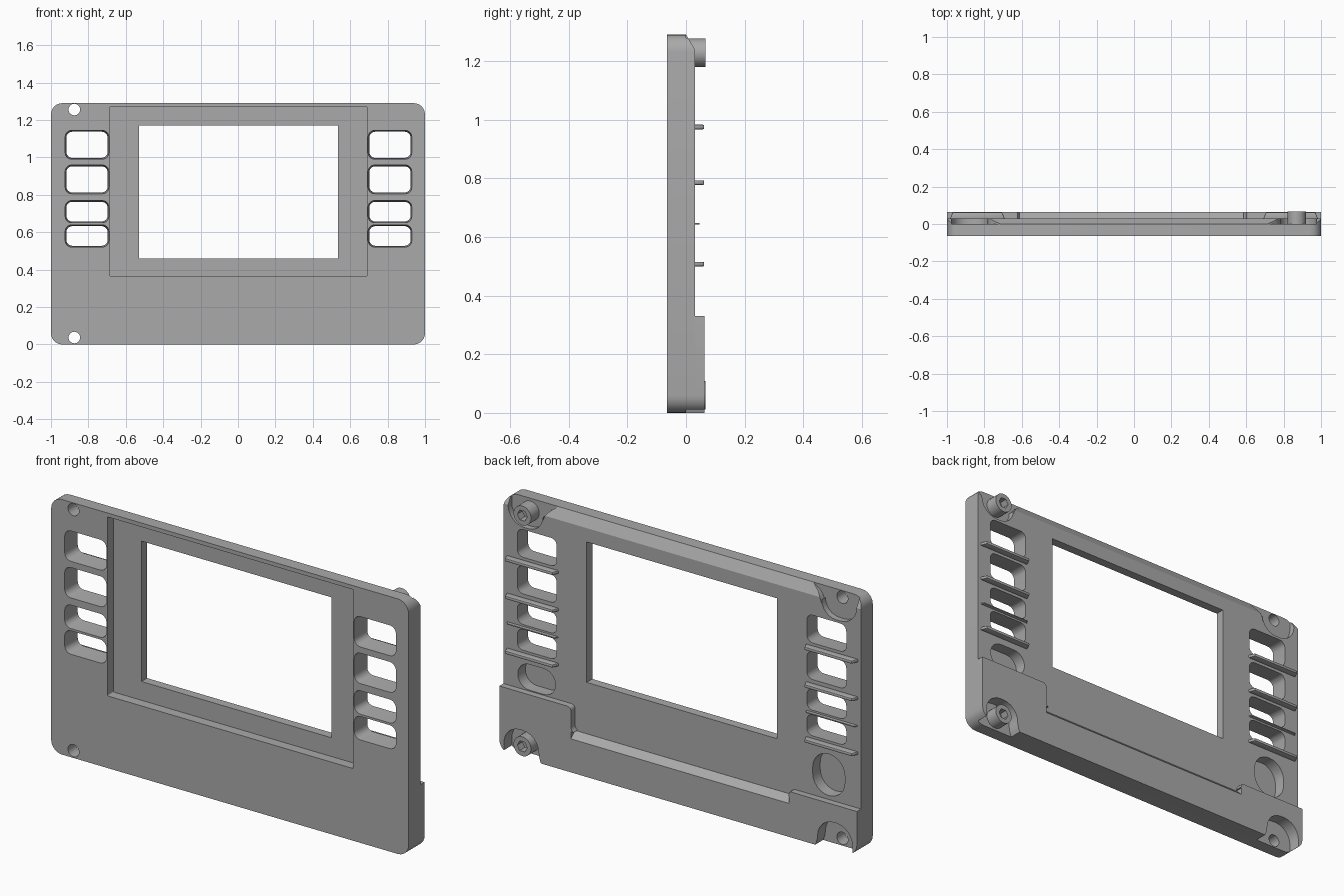
import bpy, bmesh
from mathutils import Vector

cube = bpy.data.objects.get("Cube")
if cube:
    bpy.data.objects.remove(cube, do_unlink=True)

grey = bpy.data.materials.new("plain grey")
grey.use_nodes = True
GREY = (0.4, 0.4, 0.4, 1)
grey.diffuse_color = GREY
grey.node_tree.nodes["Principled BSDF"].inputs["Base Color"].default_value = GREY

TOP, FRONT, BACK, RAISED = 1.29, -0.065, 0.03, 0.063


def rounded(corners, steps=6):
    """Outline with filleted corners; each corner is (u, v, radius)."""
    out = []
    for i, (u, v, r) in enumerate(corners):
        p = Vector((u, v))
        if not r:
            out.append(p)
            continue
        before = Vector(corners[i - 1][:2])
        after = Vector(corners[(i + 1) % len(corners)][:2])
        a = p + (before - p).normalized() * r
        b = p + (after - p).normalized() * r
        ca, cb = a.lerp(p, 0.552), b.lerp(p, 0.552)
        for k in range(steps + 1):
            t = k / steps
            s = 1 - t
            q = a * s**3 + ca * 3 * s * s * t + cb * 3 * s * t * t + b * t**3
            if not out or (q - out[-1]).length > 1e-5:
                out.append(q)
    if (out[0] - out[-1]).length < 1e-5:
        out.pop()
    return out


def rect(x0, x1, z0, z1, r=0):
    return rounded([(x0, z0, r), (x1, z0, r), (x1, z1, r), (x0, z1, r)])


def disc(x, z, r):
    return rect(x - r, x + r, z - r, z + r, r)


def prism(name, pts, lo, hi, axis="y", inset=0):
    """Extrude an outline along an axis, optionally shrinking the far end."""
    place = {"x": lambda u, v, d: (d, u, v),
             "y": lambda u, v, d: (u, d, v),
             "z": lambda u, v, d: (u, v, d)}[axis]
    us, vs = [p[0] for p in pts], [p[1] for p in pts]
    cu, cv = (min(us) + max(us)) / 2, (min(vs) + max(vs)) / 2
    su = 1 - 2 * inset / (max(us) - min(us))
    sv = 1 - 2 * inset / (max(vs) - min(vs))
    bm = bmesh.new()
    near = [bm.verts.new(place(u, v, lo)) for u, v in pts]
    far = [bm.verts.new(place(cu + (u - cu) * su, cv + (v - cv) * sv, hi)) for u, v in pts]
    bm.faces.new(near)
    bm.faces.new(far[::-1])
    n = len(pts)
    for i in range(n):
        j = (i + 1) % n
        bm.faces.new((near[i], far[i], far[j], near[j]))
    bmesh.ops.recalc_face_normals(bm, faces=bm.faces)
    mesh = bpy.data.meshes.new(name)
    bm.to_mesh(mesh)
    bm.free()
    mesh.materials.append(grey)
    obj = bpy.data.objects.new(name, mesh)
    bpy.context.scene.collection.objects.link(obj)
    return obj


def bake(obj):
    bpy.context.view_layer.update()
    dg = bpy.context.evaluated_depsgraph_get()
    mesh = bpy.data.meshes.new_from_object(obj.evaluated_get(dg))
    obj.modifiers.clear()
    obj.data = mesh


def cut(obj, cutters):
    for cutter in cutters:
        mod = obj.modifiers.new("cut", "BOOLEAN")
        mod.operation, mod.solver, mod.object = "DIFFERENCE", "EXACT", cutter
        bake(obj)


def smooth(obj):
    bpy.ops.object.select_all(action="DESELECT")
    obj.select_set(True)
    bpy.context.view_layer.objects.active = obj
    bpy.ops.object.shade_smooth_by_angle(angle=0.5)


# Panel and the stepped ledge across the lower back
panel = prism("panel", rect(-1, 1, 0, TOP, 0.06), FRONT, BACK)
ledge = prism("lower_ledge", rounded([
    (-1, 0, 0.06), (1, 0, 0.06), (1, 0.33, 0), (0.6, 0.33, 0.02), (0.6, 0.2, 0.03),
    (-0.62, 0.2, 0.02), (-0.62, 0.23, 0.01), (-1, 0.23, 0)]), BACK, RAISED)

# Screen recess and window
cutters = [prism("recess_cutter", rect(-0.685, 0.69, 0.365, 1.27, 0.005), -0.2, -0.015),
           prism("window_cutter", rect(-0.53, 0.535, 0.46, 1.17), -0.2, 0.2)]

# Button openings, slightly tapered towards the back
for x0, x1 in ((-0.925, -0.69), (0.695, 0.93)):
    for z0, z1 in ((0.99, 1.145), (0.805, 0.96), (0.65, 0.77), (0.52, 0.64)):
        cutters.append(prism("button_cutter", rect(x0, x1, z0, z1, 0.035),
                             FRONT - 0.01, BACK + 0.01, inset=0.008))

# Oval pockets in the back, screw holes and the sloped top edge
oval_cutters = [prism("oval_cutter", rect(0.71, 0.92, 0.335, 0.465, 0.064), -0.03, 0.2),
                prism("oval_cutter", rect(-0.91, -0.73, 0.25, 0.46, 0.089), -0.03, BACK + 0.0005)]
cutters += oval_cutters
cutters += [prism("hole_cutter", disc(-0.875, z, 0.031), -0.2, 0.2) for z in (0.037, 1.256)]
cutters.append(prism("top_slope_cutter", [(-0.006, 1.3), (0.036, 1.23), (0.06, 1.3)],
                     -1.1, 1.1, "x"))

# Corner pockets around the fixings, open to the top and bottom edges
corner_cutters = []
for s in (-1, 1):
    corner_cutters.append(prism("top_pocket_cutter", rounded([
        (s * 0.66, 1.33, 0), (s * 0.78, 1.24, 0.04), (s * 0.78, 1.15, 0.08),
        (s * 0.975, 1.15, 0.09), (s * 0.975, 1.33, 0)]), 0, 0.2))
    corner_cutters.append(prism("bottom_pocket_cutter", rounded([
        (s * 0.75, -0.04, 0), (s * 0.78, 0.03, 0.02), (s * 0.78, 0.14, 0.09),
        (s * 0.975, 0.14, 0.09), (s * 0.975, -0.04, 0)]), 0, 0.2))

# Slope along the middle of the ledge
ledge_slope = prism("ledge_slope_cutter", [(0.025, 0.205), (0.07, 0.163), (0.07, 0.205)],
                    -0.62, 0.6, "x")
cut(panel, cutters + corner_cutters)
cut(ledge, [ledge_slope] + corner_cutters)
for cutter in cutters + corner_cutters + [ledge_slope]:
    bpy.data.objects.remove(cutter, do_unlink=True)
smooth(panel)
smooth(ledge)

# Light-blocking ribs between the buttons
for side, s in (("left", 1), ("right", -1)):
    for i, (z, half, out) in enumerate(((0.975, 0.008, 0.062), (0.785, 0.008, 0.062),
                                        (0.645, 0.003, 0.046), (0.507, 0.008, 0.062))):
        pts = [(s * 0.69, 0.025), (s * 0.985, 0.025), (s * 0.97, out), (s * 0.705, out)]
        rib = prism(f"{side}_rib_{i + 1}", pts, z - half, z + half, "z")
        mod = rib.modifiers.new("round", "BEVEL")
        mod.width, mod.segments = half * 0.6, 2
        bake(rib)
        smooth(rib)

# Round fixings with hexagonal sockets
for name, z in (("bottom_fixing", 0.06), ("top_fixing", 1.2275)):
    fixing = prism(name, disc(0.87, z, 0.049), -0.005, 0.066)
    hexagon = [(0.87 + 0.028 * u, z + 0.028 * v) for u, v in
               ((1, 0), (0.5, 0.866), (-0.5, 0.866), (-1, 0), (-0.5, -0.866), (0.5, -0.866))]
    socket = prism("socket_cutter", hexagon, 0.025, 0.1)
    cut(fixing, [socket])
    bpy.data.objects.remove(socket, do_unlink=True)
    smooth(fixing)
